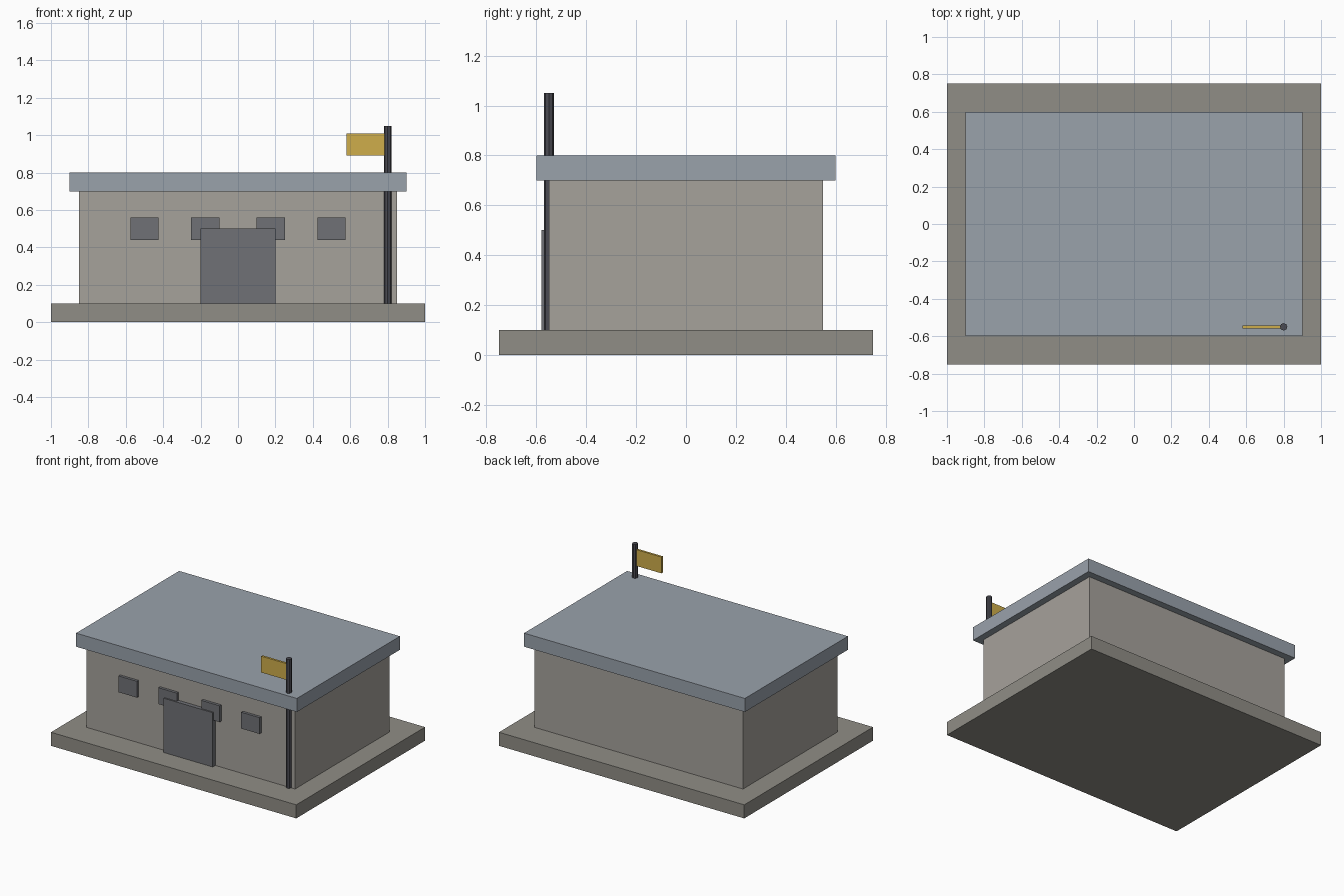
import bpy, bmesh
from mathutils import Matrix

if "Cube" in bpy.data.objects:
    bpy.data.objects.remove(bpy.data.objects["Cube"])


def material(name, rgb):
    m = bpy.data.materials.new(name)
    m.diffuse_color = (*rgb, 1)
    m.use_nodes = True
    m.node_tree.nodes["Principled BSDF"].inputs["Base Color"].default_value = m.diffuse_color
    return m


stone = material("stone", (0.28, 0.27, 0.24))
plaster = material("plaster", (0.38, 0.36, 0.33))
slate = material("slate", (0.32, 0.36, 0.41))
dark = material("dark_grey", (0.16, 0.165, 0.18))
metal = material("metal", (0.07, 0.07, 0.085))
gold = material("gold", (0.62, 0.42, 0.07))


def finish(name, bm, mat):
    me = bpy.data.meshes.new(name)
    bm.to_mesh(me)
    bm.free()
    me.materials.append(mat)
    ob = bpy.data.objects.new(name, me)
    bpy.context.collection.objects.link(ob)
    return ob


def box(name, x, y, z, mat):
    """Box from (min, max) ranges on each axis."""
    bm = bmesh.new()
    bmesh.ops.create_cube(bm, size=1)
    for v in bm.verts:
        v.co = [(a + b) / 2 + c * (b - a) for (a, b), c in zip((x, y, z), v.co)]
    return finish(name, bm, mat)


# Building body
box("base_slab", (-1, 1), (-0.75, 0.75), (0, 0.1), stone)
box("walls", (-0.85, 0.85), (-0.55, 0.55), (0.1, 0.7), plaster)
box("roof", (-0.9, 0.9), (-0.6, 0.6), (0.7, 0.8), slate)

# Door and the row of front windows
box("door", (-0.2, 0.2), (-0.58, -0.54), (0.1, 0.5), dark)
for i, x in enumerate((-0.5, -0.175, 0.175, 0.5)):
    box(f"window_{i + 1}", (x - 0.075, x + 0.075), (-0.57, -0.54), (0.44, 0.56), dark)

# Flagpole and flag
bm = bmesh.new()
bmesh.ops.create_cone(bm, cap_ends=True, segments=8, radius1=0.02, radius2=0.02,
                      depth=0.95, matrix=Matrix.Translation((0.8, -0.55, 0.575)))
finish("flagpole", bm, metal)
box("flag", (0.58, 0.785), (-0.558, -0.542), (0.89, 1.01), gold)
